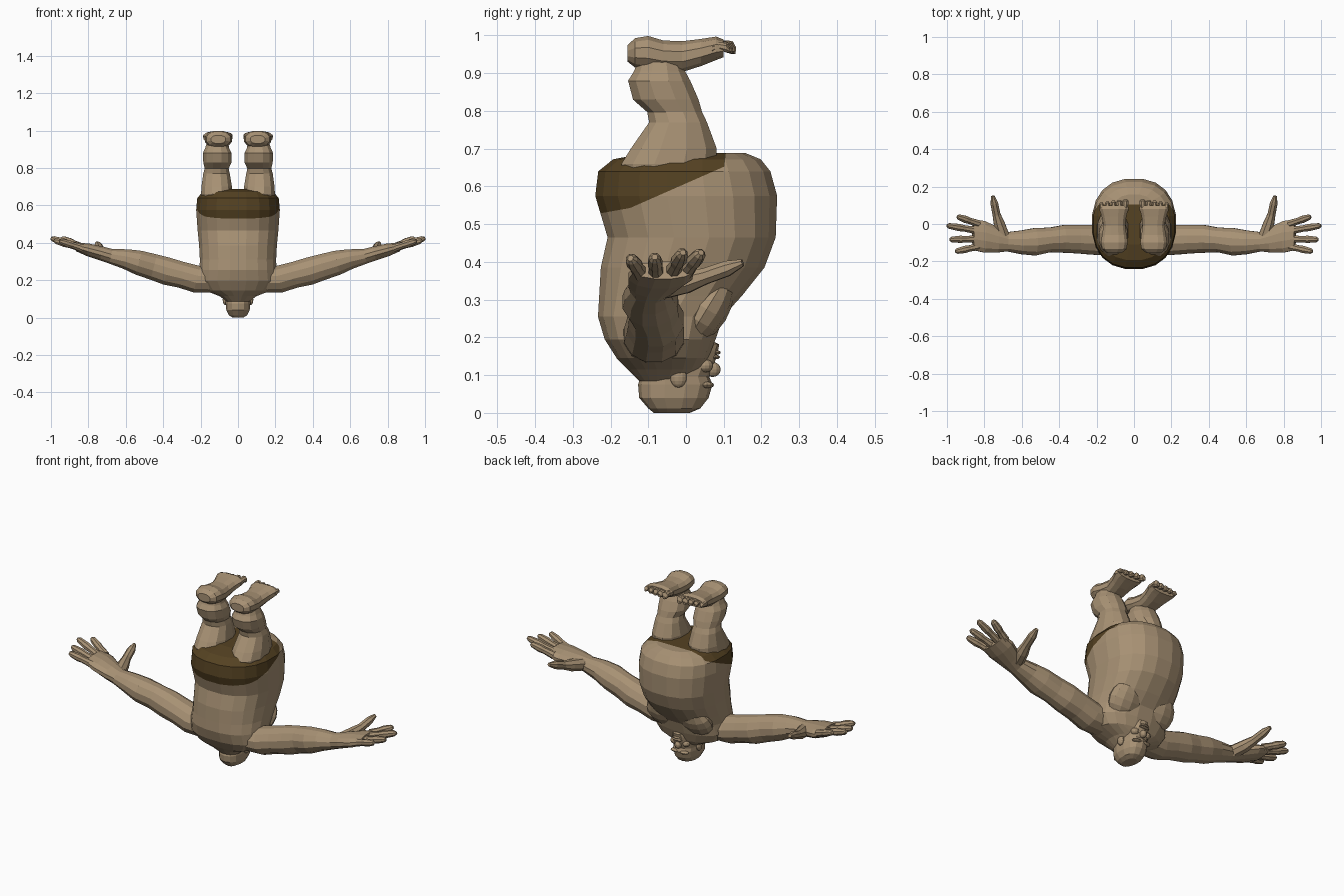
import bpy, bmesh, math
from mathutils import Vector, Matrix

if "Cube" in bpy.data.objects:
    bpy.data.objects.remove(bpy.data.objects["Cube"])


def material(name, rgb):
    m = bpy.data.materials.new(name)
    m.diffuse_color = (*rgb, 1)
    m.use_nodes = True
    m.node_tree.nodes["Principled BSDF"].inputs["Base Color"].default_value = m.diffuse_color
    return m


SKIN = material("tan skin", (0.39, 0.285, 0.175))
CLOTH = material("dark brown cloth", (0.09, 0.054, 0.016))


def finish(name, bm, mats=(SKIN,)):
    bmesh.ops.recalc_face_normals(bm, faces=bm.faces)
    me = bpy.data.meshes.new(name)
    bm.to_mesh(me)
    bm.free()
    for m in mats:
        me.materials.append(m)
    ob = bpy.data.objects.new(name, me)
    bpy.context.collection.objects.link(ob)
    return ob


def loft(bm, rings, n=12, power=1.0):
    """Skin rings of (centre, half-axis u, half-axis v) and cap both ends."""
    def bend(t):
        return math.copysign(abs(t) ** power, t)
    loops = []
    for c, u, v in rings:
        loop = []
        for i in range(n):
            a = 2 * math.pi * (i + 0.5) / n
            loop.append(bm.verts.new(Vector(c) + bend(math.cos(a)) * Vector(u)
                                     + bend(math.sin(a)) * Vector(v)))
        loops.append(loop)
    for a, b in zip(loops, loops[1:]):
        for i in range(n):
            j = (i + 1) % n
            bm.faces.new((a[i], a[j], b[j], b[i]))
    bm.faces.new(loops[0])
    bm.faces.new(loops[-1])


def stack(bm, rows, n, power=1.0):
    """Loft up z from rows of (z, ymin, ymax, xmin, xmax)."""
    loft(bm, [(((c + d) / 2, (a + b) / 2, z), ((d - c) / 2, 0, 0), (0, (b - a) / 2, 0))
              for z, a, b, c, d in rows], n, power)


def digit(bm, points, radii, n=8):
    """Finger or toe along a path."""
    pts = [Vector(p) for p in points]
    axis = (pts[-1] - pts[0]).normalized()
    u = axis.cross(Vector((0, 0, 1))).normalized()
    v = axis.cross(u)
    loft(bm, [(p, u * r, v * r) for p, r in zip(pts, radii)], n)


def blob(bm, centre, size, tilt=0.0):
    mat = Matrix.Translation(centre) @ Matrix.Rotation(tilt, 4, 'X') @ Matrix.Diagonal((*size, 1))
    bmesh.ops.create_uvsphere(bm, u_segments=12, v_segments=8, radius=1, matrix=mat)


def both_sides(name, build):
    for side, s in (("left", 1), ("right", -1)):
        bm = bmesh.new()
        build(bm)
        for v in bm.verts:
            v.co.x *= s
        finish(side + "_" + name, bm)


# Torso, upside down with the belly towards +y
bm = bmesh.new()
torso = [(.085, -.125, .0, .06), (.115, -.155, .04, .10), (.145, -.185, .06, .18),
         (.195, -.217, .08, .215), (.255, -.235, .10, .208), (.31, -.232, .15, .206),
         (.385, -.228, .21, .21), (.465, -.21, .24, .218), (.575, -.243, .244, .226),
         (.64, -.235, .226, .22), (.672, -.195, .20, .19), (.688, -.11, .16, .13)]
stack(bm, [(z, a, b, -w, w) for z, a, b, w in torso], 20, 0.85)

# Loincloth: the torso surface above three cutting planes
planes = [((0, -.148, .543), (0, -.18, 1)), ((0, -.148, .543), (0, -.44, 1)),
          ((0, .095, .6), (0, -1, .12))]
for co, no in planes:
    bmesh.ops.bisect_plane(bm, geom=bm.verts[:] + bm.edges[:] + bm.faces[:],
                           plane_co=co, plane_no=no)
for f in bm.faces:
    c = f.calc_center_median()
    if all((c - Vector(co)).dot(Vector(no)) > 0 for co, no in planes):
        f.material_index = 1
finish("torso_with_loincloth", bm, (SKIN, CLOTH))


# Chest folds
both_sides("chest", lambda bm: blob(bm, (.10, .055, .275), (.098, .058, .10), -.55))


# Legs
def leg(bm):
    stack(bm, [(.60, -.17, .08, .03, .19), (.66, -.175, .085, .028, .20),
               (.70, -.15, .085, .03, .198), (.77, -.10, .058, .042, .188),
               (.797, -.105, .045, .048, .18), (.83, -.143, .036, .032, .188),
               (.88, -.156, .014, .032, .19), (.905, -.14, .0, .045, .178),
               (.93, -.13, -.01, .05, .17)], 12, 0.9)


both_sides("leg", leg)


# Feet with soles facing up
def foot(bm):
    rows = [(-.155, .105, .04, .93, .975), (-.135, .105, .066, .914, .994),
            (-.10, .105, .074, .908, 1.0), (-.06, .105, .068, .903, .988),
            (-.01, .105, .06, .902, .986), (.04, .107, .068, .918, .992),
            (.08, .108, .08, .934, .998), (.10, .108, .076, .942, .99)]
    loft(bm, [((x, y, (a + b) / 2), (w, 0, 0), (0, 0, (b - a) / 2))
              for y, x, w, a, b in rows], 12, 0.85)
    for i in range(5):
        x = .046 + .032 * i
        r = .019 - .0015 * i
        y = .132 - .004 * i
        digit(bm, [(x, .07, .965), (x, y - .03, .972), (x, y - .01, .968), (x, y, .96)],
              [r * .9, r * .85, r, r * .5])


both_sides("foot", foot)


# Arms and palms
def arm(bm):
    rows = [(.10, -.085, .20, .085, .07), (.22, -.085, .205, .082, .073),
            (.30, -.082, .228, .078, .07), (.38, -.08, .248, .076, .074),
            (.45, -.085, .27, .068, .07), (.53, -.095, .293, .076, .066),
            (.60, -.098, .313, .066, .054), (.68, -.095, .328, .053, .04),
            (.73, -.085, .343, .07, .038), (.80, -.068, .362, .088, .034),
            (.86, -.06, .378, .082, .024)]
    loft(bm, [((x, y, z), (0, a, 0), (-b * .25, 0, b)) for x, y, z, a, b in rows], 12)


both_sides("arm", arm)


# Fingers and thumb
def fingers(bm):
    for base, tip in [((.83, .0, .375), (.945, .04, .425)), ((.84, -.035, .375), (1.0, -.008, .425)),
                      ((.84, -.08, .372), (.985, -.083, .413)), ((.83, -.12, .37), (.955, -.147, .41))]:
        b, t = Vector(base), Vector(tip)
        digit(bm, [b, b.lerp(t, .4), b.lerp(t, .6), b.lerp(t, .92), t],
              [.022, .018, .021, .016, .008])
    digit(bm, [(.70, -.06, .335), (.72, .0, .347), (.735, .05, .362), (.747, .11, .383), (.755, .15, .398)],
          [.035, .032, .023, .022, .01])


both_sides("fingers", fingers)

# Head, face towards +y, chin up
bm = bmesh.new()
head = [(.0, -.085, .01, .028), (.012, -.10, .038, .05), (.04, -.124, .06, .064),
        (.075, -.127, .07, .067), (.095, -.12, .062, .067), (.13, -.11, .075, .066),
        (.165, -.08, .085, .056), (.182, -.02, .088, .04), (.19, .0, .07, .025)]
stack(bm, [(z, a, b, -w, w) for z, a, b, w in head], 14, 0.85)
finish("head", bm)

# Face features
bm = bmesh.new()
blob(bm, (0, .07, .115), (.018, .022, .02))
blob(bm, (0, .078, .148), (.03, .012, .006))
blob(bm, (0, .08, .16), (.026, .012, .006))
finish("nose_and_lips", bm)


def side_features(bm):
    blob(bm, (.068, -.02, .095), (.014, .022, .028))
    blob(bm, (.028, .056, .074), (.027, .018, .009))
    blob(bm, (.036, .05, .125), (.022, .022, .018))


both_sides("ear_brow_and_cheek", side_features)
